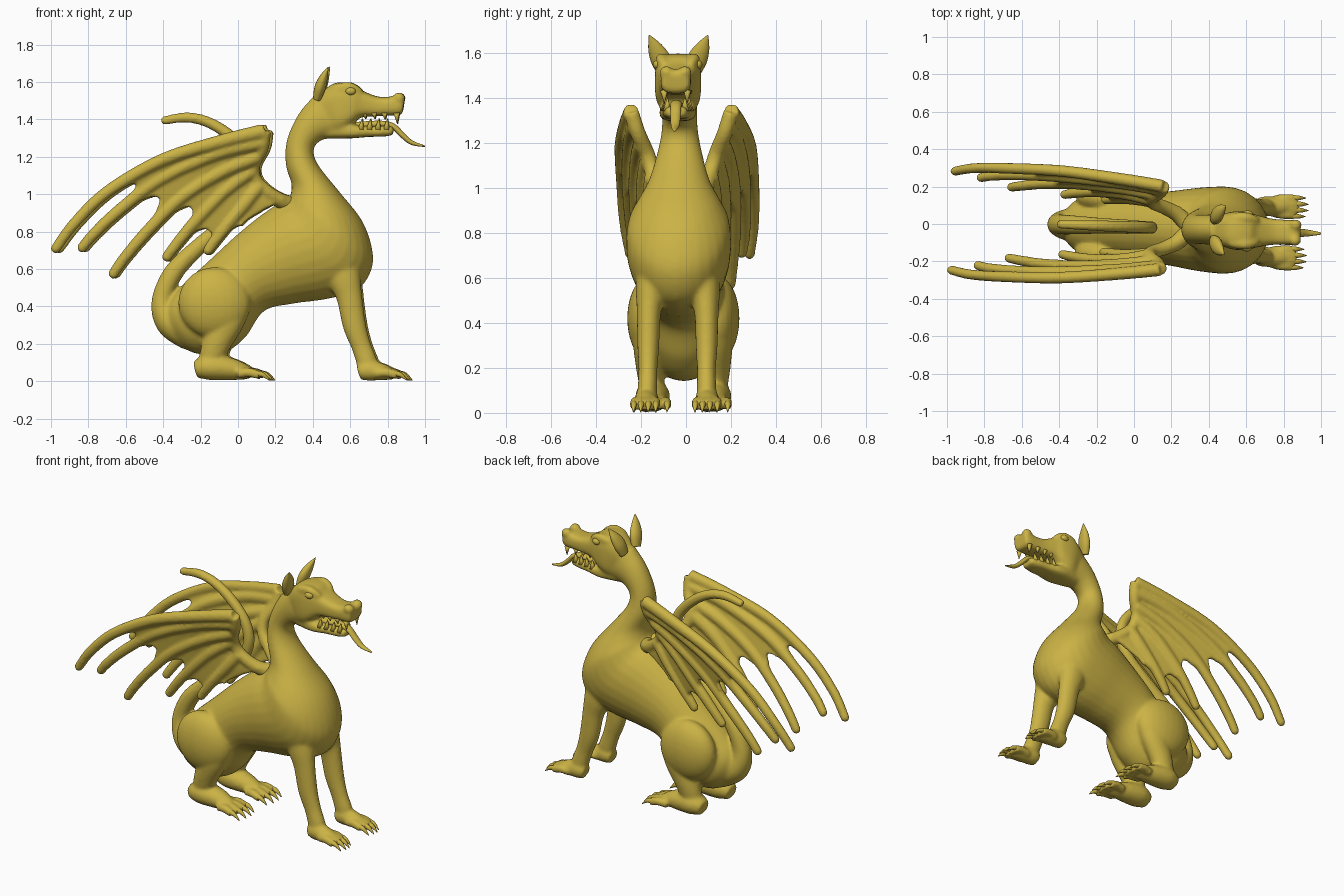
import bpy, bmesh
from math import sin, cos, pi, copysign
from mathutils import Vector, Matrix

gold = bpy.data.materials.new("gold")
gold.diffuse_color = (0.6, 0.45, 0.06, 1)
Y = Vector((0, 1, 0))


def spline(pts, n=6):
    """Catmull-Rom samples through tuples of any length."""
    out = []
    for i in range(len(pts) - 1):
        a, b, c, d = (pts[min(max(j, 0), len(pts) - 1)] for j in range(i - 1, i + 3))
        for s in range(n):
            t = s / n
            out.append([0.5 * (2 * q + (r - p) * t + (2 * p - 5 * q + 4 * r - w) * t * t
                        + (3 * q - p - 3 * r + w) * t ** 3) for p, q, r, w in zip(a, b, c, d)])
    return out + [list(pts[-1])]


def loft(bm, rings):
    vs = [[bm.verts.new(p) for p in ring] for ring in rings]
    n = len(vs[0])
    for a, b in zip(vs, vs[1:]):
        for j in range(n):
            bm.faces.new((a[j], a[(j + 1) % n], b[(j + 1) % n], b[j]))
    bm.faces.new(vs[0][::-1])
    bm.faces.new(vs[-1])


def tube(bm, pts, k=1.0, n=6, sides=16):
    """Round tube through (x, y, z, radius); k widens it sideways."""
    s = spline(pts, n)
    rings = []
    for i, p in enumerate(s):
        c = Vector(p[:3])
        t = (Vector(s[min(i + 1, len(s) - 1)][:3]) - Vector(s[max(i - 1, 0)][:3])).normalized()
        up = t.cross(Y).normalized()
        side = up.cross(t)
        r = max(p[3], 0.001)
        rings.append([c + up * r * cos(2 * pi * j / sides) + side * r * k * sin(2 * pi * j / sides)
                      for j in range(sides)])
    loft(bm, rings)


def hull(bm, stations, e=1.0, sides=28):
    """Loft from (back x, z, front x, z, half width) stations."""
    def power(v):
        return copysign(abs(v) ** e, v)
    rings = []
    for bx, bz, fx, fz, w in spline(stations):
        mid, half = Vector(((bx + fx) / 2, 0, (bz + fz) / 2)), Vector(((bx - fx) / 2, 0, (bz - fz) / 2))
        rings.append([mid + half * power(cos(2 * pi * j / sides)) + Y * w * power(sin(2 * pi * j / sides))
                      for j in range(sides)])
    loft(bm, rings)


def ball(bm, c, r):
    bmesh.ops.create_uvsphere(bm, u_segments=24, v_segments=16, radius=1,
                              matrix=Matrix.Translation(c) @ Matrix.Diagonal((*r, 1)))


def finish(name, bm, voxel=0, smooth=0, mirror=False):
    bmesh.ops.recalc_face_normals(bm, faces=bm.faces)
    me = bpy.data.meshes.new(name)
    bm.to_mesh(me)
    bm.free()
    me.materials.append(gold)
    for p in me.polygons:
        p.use_smooth = True
    ob = bpy.data.objects.new(name, me)
    bpy.context.collection.objects.link(ob)
    # the whole figure is turned slightly about the vertical
    ob.location.y, ob.rotation_euler.z = -.016, -.035
    if voxel:
        m = ob.modifiers.new("fuse", "REMESH")
        m.mode, m.voxel_size, m.use_smooth_shade = "VOXEL", voxel, True
    if smooth:
        m = ob.modifiers.new("soften", "SMOOTH")
        m.factor, m.iterations = 0.5, smooth
    if mirror:
        m = ob.modifiers.new("mirror", "MIRROR")
        m.use_axis = (False, True, False)
    return ob


# feet as (first toe x, side offset, toe spread)
FEET = ((.03, .135, 1.0), (.765, .137, .68))

# body: torso and neck
bm = bmesh.new()
hull(bm, [(-.40, .33, -.32, .19, .06), (-.37, .43, -.21, .145, .14), (-.28, .53, -.07, .155, .18),
          (-.16, .64, .04, .235, .185), (-.02, .77, .14, .375, .185), (.1, .87, .3, .415, .2),
          (.2, .94, .48, .44, .222), (.25, .965, .64, .49, .232), (.27, .98, .715, .60, .232),
          (.28, .995, .715, .72, .22), (.285, 1.015, .66, .864, .182), (.285, 1.06, .545, 1.01, .135),
          (.256, 1.16, .43, 1.155, .1), (.262, 1.29, .405, 1.24, .08), (.325, 1.43, .45, 1.29, .08),
          (.41, 1.53, .53, 1.30, .085)])
# skull with snout, then lower jaw
hull(bm, [(.38, 1.47, .48, 1.32, .06), (.5, 1.587, .55, 1.33, .1), (.61, 1.592, .61, 1.37, .1),
          (.665, 1.555, .66, 1.41, .085), (.74, 1.524, .74, 1.416, .07), (.8, 1.52, .8, 1.42, .067),
          (.86, 1.53, .86, 1.422, .067), (.893, 1.51, .88, 1.43, .06)], e=.62)
hull(bm, [(.47, 1.42, .47, 1.297, .06), (.59, 1.378, .6, 1.298, .082), (.7, 1.364, .7, 1.306, .066),
          (.78, 1.366, .78, 1.308, .058), (.835, 1.362, .83, 1.316, .045)], e=.65)
# tail
tube(bm, [(-.25, 0, .26, .1), (-.36, 0, .32, .085), (-.405, 0, .43, .058), (-.345, 0, .58, .053),
          (-.22, 0, .71, .046), (-.07, 0, .84, .04), (.05, 0, .96, .036), (.092, 0, 1.08, .035),
          (.06, 0, 1.2, .033), (-.04, 0, 1.31, .032), (-.16, 0, 1.385, .03), (-.28, 0, 1.41, .028),
          (-.41, 0, 1.39, .023)])
for s in (1, -1):
    # brows, nostrils
    tube(bm, [(.52, s * .065, 1.56, .028), (.6, s * .072, 1.572, .028), (.66, s * .058, 1.545, .018)])
    ball(bm, (.863, s * .042, 1.515), (.034, .03, .03))
    # thigh, hind leg, hind foot
    ball(bm, (-.12, s * .15, .42), (.195, .1, .19))
    tube(bm, [(.0, s * .13, .46, .05), (-.02, s * .14, .40, .088), (-.05, s * .15, .32, .088),
              (-.105, s * .148, .21, .078), (-.14, s * .14, .11, .066), (-.14, s * .138, .07, .05)], k=.82)
    tube(bm, [(-.225, s * .137, .06, .045), (-.15, s * .137, .075, .07), (-.03, s * .135, .064, .06),
              (.06, s * .135, .045, .036)], k=1.1)
    # shoulder, foreleg, forefoot
    tube(bm, [(.54, s * .1, .66, .11), (.575, s * .12, .54, .088), (.6, s * .128, .45, .07),
              (.627, s * .13, .3, .063), (.663, s * .13, .19, .054), (.695, s * .132, .1, .056),
              (.7, s * .133, .06, .045)], k=.78)
    tube(bm, [(.65, s * .133, .045, .042), (.70, s * .135, .057, .055), (.78, s * .137, .049, .045),
              (.83, s * .137, .035, .03)], k=1.0)
    # toes
    for fx, fy, w in FEET:
        for d in (-.063, -.021, .021, .063):
            x, d = fx - abs(d) * .35, d * w
            tube(bm, [(x, s * fy + d * .8, .04, .026), (x + .06, s * fy + d, .047, .026),
                      (x + .115, s * fy + d * 1.1, .03, .023)])
finish("body", bm, voxel=.0095, smooth=11)

# claws
bm = bmesh.new()
for fx, fy, w in FEET:
    for d in (-.063, -.021, .021, .063):
        x, d = fx - abs(d) * .35, d * w
        tube(bm, [(x + .085, fy + d * 1.1, .042, .017), (x + .13, fy + d * 1.15, .035, .013),
                  (x + .17, fy + d * 1.15, .004, .002)], sides=10)
finish("claws", bm, mirror=True)

# ears
bm = bmesh.new()
tube(bm, [(.425, .06, 1.51, .022), (.442, .08, 1.57, .03), (.462, .105, 1.625, .022),
          (.487, .13, 1.68, .002)], k=1.5)
finish("ears", bm, mirror=True)

# eyes
bm = bmesh.new()
ball(bm, (.605, .09, 1.55), (.028, .02, .021))
finish("eyes", bm, mirror=True)

# teeth
bm = bmesh.new()
for x, h in ((.68, .018), (.73, .018), (.785, .022), (.85, .045)):
    tube(bm, [(x, .052, 1.435, .017), (x + .004, .05, 1.42 - h, .001)], n=2, sides=8)
for i in range(4):
    x = .66 + .045 * i
    tube(bm, [(x, .055 - .005 * i, 1.345, .019), (x + .006, .053 - .005 * i, 1.405, .001)], n=2, sides=8)
finish("teeth", bm, mirror=True)

# tongue
bm = bmesh.new()
tube(bm, [(.62, 0, 1.365, .02), (.76, 0, 1.375, .018), (.83, 0, 1.362, .016), (.88, 0, 1.315, .015),
          (.93, 0, 1.275, .012), (1.0, 0, 1.256, .004)], k=1.5)
finish("tongue", bm)

# wing: fingers from leading to trailing edge, last line is the root
fingers = [
    [(.15, .222, 1.338), (-.07, .252, 1.285), (-.39, .285, 1.185), (-.68, .29, 1.02), (-.86, .285, .85), (-.965, .265, .71)],
    [(.145, .205, 1.28), (-.1, .235, 1.22), (-.4, .255, 1.085), (-.62, .257, .92), (-.76, .248, .79), (-.825, .235, .715)],
    [(.11, .18, 1.2), (-.08, .205, 1.12), (-.3, .22, .98), (-.48, .215, .80), (-.6, .2, .66), (-.66, .19, .575)],
    [(.085, .15, 1.13), (-.05, .175, 1.03), (-.2, .182, .88), (-.31, .172, .75), (-.375, .16, .665)],
    [(.12, .13, 1.05), (.05, .145, .96), (-.05, .15, .84), (-.12, .145, .75), (-.155, .14, .7)],
    [(.26, .1, .975), (.2, .11, .945), (.11, .125, .9), (.04, .14, .85), (.0, .14, .8)]]
lines = [spline(f, 12) for f in fingers]


def along(line, t):
    f = min(max(t, 0), 1) * (len(line) - 1)
    i = min(int(f), len(line) - 2)
    return Vector(line[i]).lerp(Vector(line[i + 1]), f - i)


bm = bmesh.new()
for f in fingers[:5]:
    tube(bm, [(*p, .04 - .012 * i / (len(f) - 1)) for i, p in enumerate(f)], k=.9, sides=12)
    ball(bm, f[-1], (.027, .025, .027))
# arm from shoulder to wing top
tube(bm, [(.29, .02, .94, .05), (.23, .075, .965, .042), (.16, .11, 1.01, .038), (.1, .13, 1.075, .035),
          (.09, .155, 1.155, .035), (.137, .195, 1.25, .035), (.15, .222, 1.338, .034)])
# scalloped membranes
for a, b, reach in zip(lines, lines[1:], (.5, .46, .44, .6, .7)):
    rings = []
    for i in range(17):
        u = i / 16
        edge = reach + .16 * (2 * u - 1) ** 2
        pts = [along(a, edge * j / 20).lerp(along(b, edge * j / 20), u) for j in range(21)]
        rings.append([p + Y * .014 for p in pts] + [p - Y * .014 for p in reversed(pts)])
    loft(bm, rings)
finish("wings", bm, voxel=.009, smooth=6, mirror=True)
